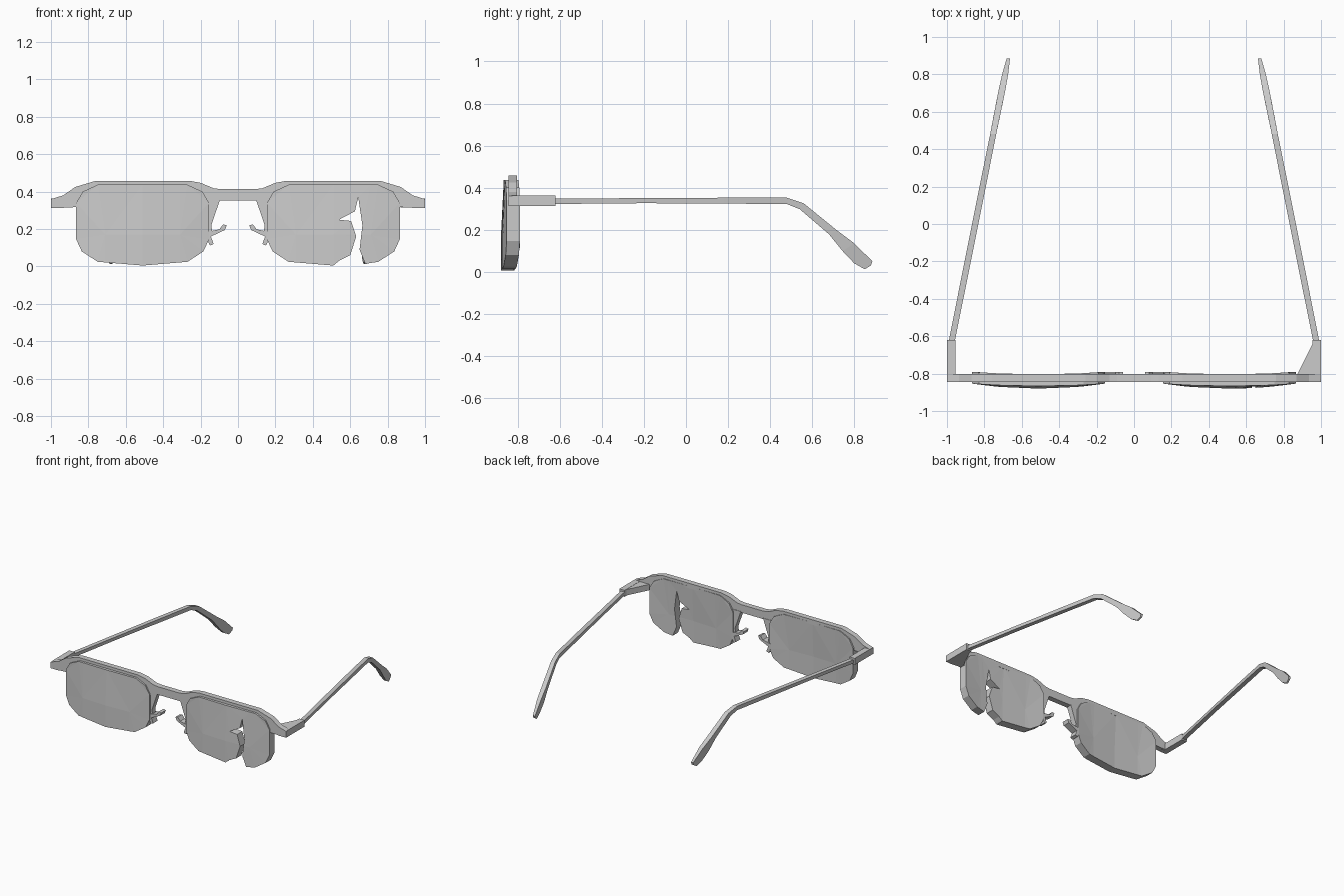
import bpy, bmesh
from mathutils import Vector

if "Cube" in bpy.data.objects:
    bpy.data.objects.remove(bpy.data.objects["Cube"])


def finish(name, bm):
    bmesh.ops.recalc_face_normals(bm, faces=bm.faces)
    mesh = bpy.data.meshes.new(name)
    bm.to_mesh(mesh)
    bm.free()
    obj = bpy.data.objects.new(name, mesh)
    bpy.context.collection.objects.link(obj)
    return obj


def prism(points, axis, lo, hi):
    """Extrude a 2D outline along y (points are x,z) or z (points are x,y)."""
    bm = bmesh.new()
    place = (lambda a, b: (a, lo, b)) if axis == 'y' else (lambda a, b: (a, b, lo))
    face = bm.faces.new([bm.verts.new(place(a, b)) for a, b in points])
    new = bmesh.ops.extrude_face_region(bm, geom=[face])['geom']
    step = Vector((0, hi - lo, 0)) if axis == 'y' else Vector((0, 0, hi - lo))
    bmesh.ops.translate(bm, verts=[v for v in new if isinstance(v, bmesh.types.BMVert)], vec=step)
    return bm


def mirror_x(points):
    return [(-x, z) for x, z in reversed(points)]


def lens(name, points, centre):
    """Thick lens, split into a few facets and bowed forward in the middle."""
    bm = prism(points, 'y', -0.853, -0.790)
    cuts = [((centre + d, 0, 0), (1, 0, 0)) for d in (-0.2, 0, 0.2)] + [((0, 0, 0.17), (0, 0, 1))]
    for co, no in cuts:
        bmesh.ops.bisect_plane(bm, geom=bm.verts[:] + bm.edges[:] + bm.faces[:],
                               plane_co=co, plane_no=no)
    for v in bm.verts:
        fade = 1 - 0.5 * max(0, v.co.z - 0.17) / 0.27
        v.co.y -= 0.027 * max(0, 1 - ((v.co.x - centre) / 0.355) ** 2) * fade
    bmesh.ops.triangulate(bm, faces=bm.faces[:])
    return finish(name, bm)


# Whole left lens; the right one has a broken gap in its lower edge
half = [(0.24, 0.437), (0.32, 0.40), (0.355, 0.34), (0.355, 0.145),
        (0.325, 0.08), (0.24, 0.025)]
outer = [(0.51 + x, z) for x, z in half]
inner = [(0.51 - x, z) for x, z in reversed(half)]
crack = [(0.68, 0.014), (0.65, 0.09), (0.665, 0.22), (0.643, 0.37), (0.625, 0.295),
         (0.54, 0.25), (0.605, 0.243), (0.632, 0.16), (0.60, 0.06), (0.54, 0.03), (0.51, 0.005)]
lens("left_lens", mirror_x(outer + [(0.51, 0.005)] + inner), -0.51)
lens("right_lens", outer + crack + inner, 0.51)

# Brow bar with bridge, one symmetric outline
top = [(0.09, 0.413), (0.13, 0.418), (0.20, 0.447), (0.26, 0.458), (0.76, 0.458),
       (0.87, 0.425), (0.935, 0.38), (1.0, 0.36), (1.0, 0.312), (0.845, 0.318),
       (0.82, 0.39), (0.75, 0.42), (0.25, 0.42), (0.19, 0.40),
       (0.16, 0.33), (0.10, 0.352)]
finish("brow_frame", prism(top + mirror_x(top), 'y', -0.845, -0.803))

# Nose pad arms and pads
arm = [(0.095, 0.36), (0.165, 0.36), (0.165, 0.15), (0.135, 0.17), (0.143, 0.22)]
pad = [(0.06, 0.22), (0.08, 0.225), (0.10, 0.198), (0.165, 0.185), (0.165, 0.145),
       (0.15, 0.112), (0.13, 0.12), (0.145, 0.16), (0.07, 0.195)]
# Hinge blocks, seen from above
hinge = [(0.955, -0.62), (0.955, -0.81), (0.93, -0.845), (0.985, -0.845), (1.0, -0.825), (1.0, -0.62)]
for side, flip in (("right", lambda p: p), ("left", mirror_x)):
    finish(side + "_pad_arm", prism(flip(arm), 'y', -0.84, -0.80))
    finish(side + "_nose_pad", prism(flip(pad), 'y', -0.845, -0.79))
    finish(side + "_hinge", prism(flip(hinge), 'z', 0.312, 0.362))
# Gusset filling the right corner
finish("right_gusset", prism([(0.87, -0.81), (0.96, -0.81), (0.96, -0.63)], 'z', 0.315, 0.36))

# Temples: upper and lower (y, z) points with half width at each section
sections = [(-0.64, 0.348, -0.64, 0.322, 0.016), (-0.20, 0.350, -0.20, 0.326, 0.017),
            (0.18, 0.352, 0.18, 0.324, 0.017), (0.48, 0.352, 0.48, 0.322, 0.016),
            (0.56, 0.325, 0.54, 0.298, 0.017), (0.72, 0.195, 0.68, 0.178, 0.018),
            (0.80, 0.135, 0.745, 0.098, 0.016), (0.886, 0.05, 0.80, 0.04, 0.009),
            (0.88, 0.03, 0.85, 0.012, 0.007)]
for side, s in (("right", 1), ("left", -1)):
    bm = bmesh.new()
    rings = []
    for yt, zt, yb, zb, w in sections:
        ring = []
        for y, z, d in ((yt, zt, -w), (yt, zt, w), (yb, zb, w), (yb, zb, -w)):
            ring.append(bm.verts.new((s * (0.973 - 0.2 * (y + 0.62) + d), y, z)))
        rings.append(ring)
    for a, b in zip(rings, rings[1:]):
        for i in range(4):
            j = (i + 1) % 4
            bm.faces.new((a[i], a[j], b[j], b[i]))
    bm.faces.new(rings[0])
    bm.faces.new(rings[-1])
    finish(side + "_temple", bm)
